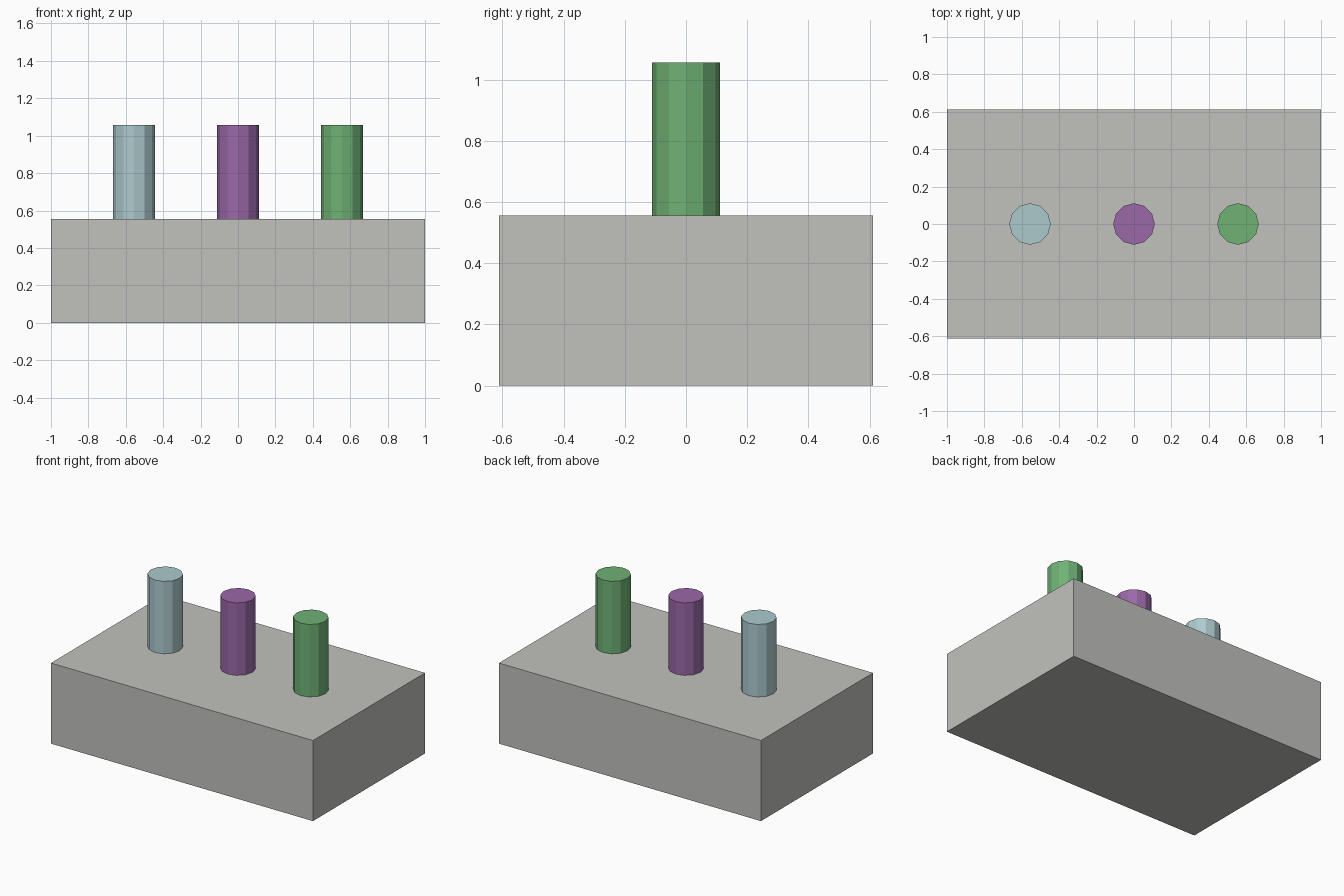
import bpy

if "Cube" in bpy.data.objects:
    bpy.data.objects.remove(bpy.data.objects["Cube"])


def srgb(r, g, b):
    """8-bit display colour to linear RGBA."""
    lin = [(c / 255 / 12.92) if c <= 10 else ((c / 255 + 0.055) / 1.055) ** 2.4
           for c in (r, g, b)]
    return (*lin, 1.0)


def material(name, rgb):
    mat = bpy.data.materials.new(name)
    mat.diffuse_color = srgb(*rgb)
    mat.use_nodes = True
    mat.node_tree.nodes["Principled BSDF"].inputs["Base Color"].default_value = mat.diffuse_color
    return mat


BASE_H = 0.556
PEG_H = 0.5
PEG_R = 0.111
SPACING = 0.556

# Block base
bpy.ops.mesh.primitive_cube_add(size=1, location=(0, 0, BASE_H / 2))
base = bpy.context.object
base.name = "base_block"
base.scale = (2.0, 1.222, BASE_H)
bpy.ops.object.transform_apply(location=False, rotation=False, scale=True)
base.data.materials.append(material("warm grey", (193, 193, 189)))

# Row of three twelve-sided pegs standing on the block
pegs = [
    ("left_peg", -SPACING, "pale blue", (173, 202, 206)),
    ("middle_peg", 0.0, "purple", (154, 104, 168)),
    ("right_peg", SPACING, "green", (111, 178, 117)),
]
for name, x, colour, rgb in pegs:
    bpy.ops.mesh.primitive_cylinder_add(
        vertices=12, radius=PEG_R, depth=PEG_H,
        location=(x, 0, BASE_H + PEG_H / 2))
    peg = bpy.context.object
    peg.name = name
    peg.data.materials.append(material(colour, rgb))
